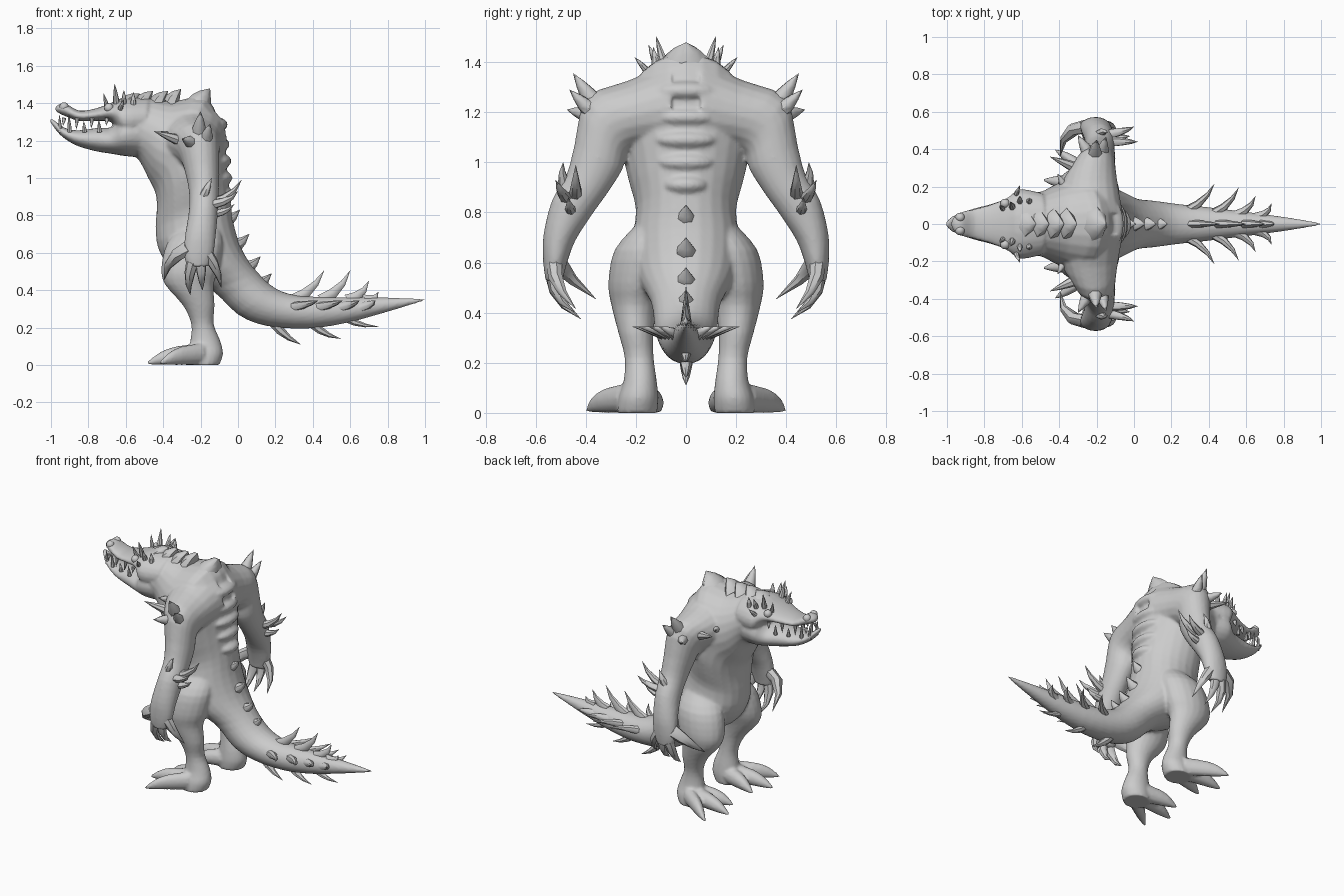
import bpy, bmesh, math
from mathutils import Vector as V, Matrix

hide = bpy.data.materials.new("grey_hide")
hide.diffuse_color = (0.6, 0.6, 0.6, 1)
Y = V((0, 1, 0))


def smooth_path(secs, steps):
    """Catmull-Rom through sections of (centre, side axis, up axis)."""
    out = []
    for i in range(len(secs) - 1):
        p = [secs[max(i - 1, 0)], secs[i], secs[i + 1], secs[min(i + 2, len(secs) - 1)]]
        for s in range(steps):
            t = s / steps
            out.append([0.5 * (2 * b + (c - a) * t + (2 * a - 5 * b + 4 * c - d) * t * t
                               + (3 * b - a - 3 * c + d) * t ** 3) for a, b, c, d in zip(*p)])
    return out + [secs[-1]]


def loft(bm, secs, sides=20, steps=3):
    rings = []
    for c, u, v in smooth_path(secs, steps):
        angs = [2 * math.pi * k / sides for k in range(sides)]
        rings.append([bm.verts.new(c + u * math.cos(a) + v * math.sin(a)) for a in angs])
    for r, q in zip(rings, rings[1:]):
        for k in range(sides):
            n = (k + 1) % sides
            bm.faces.new((r[k], r[n], q[n], q[k]))
    bm.faces.new(rings[0])
    bm.faces.new(rings[-1][::-1])


def horn(bm, base, tip, r, bend=(0, 0, 0), wide=1.0, sides=7):
    """Curved tapering spike; bend pushes its middle, wide stretches it sideways."""
    base, tip = V(base), V(tip)
    mid = (base + tip) / 2 + V(bend)
    d = (tip - base).normalized()
    ref = Y if abs(d.y) < 0.85 else V((1, 0, 0))
    v = d.cross(ref).normalized()
    u = v.cross(d) * wide
    secs = []
    for t, k in ((0, 1), (0.3, 0.82), (0.65, 0.48), (1, 0.02)):
        c = base * (1 - t) ** 2 + mid * 2 * t * (1 - t) + tip * t * t
        secs.append((c, u * r * k, v * r * k))
    loft(bm, secs, sides, 1)


def ball(bm, pos, size):
    mat = Matrix.Translation(pos) @ Matrix.Diagonal((*size, 1))
    bmesh.ops.create_icosphere(bm, subdivisions=3, radius=1, matrix=mat)


def mirror_y(bm):
    geo = bmesh.ops.duplicate(bm, geom=bm.verts[:] + bm.edges[:] + bm.faces[:])["geom"]
    bmesh.ops.scale(bm, vec=(1, -1, 1), verts=[g for g in geo if isinstance(g, bmesh.types.BMVert)])


def part(name, build, mirror=False, angle=40):
    bm = bmesh.new()
    build(bm)
    if mirror:
        mirror_y(bm)
    bmesh.ops.recalc_face_normals(bm, faces=bm.faces)
    me = bpy.data.meshes.new(name)
    bm.to_mesh(me)
    bm.free()
    me.materials.append(hide)
    ob = bpy.data.objects.new(name, me)
    bpy.context.collection.objects.link(ob)
    bpy.ops.object.select_all(action='DESELECT')
    ob.select_set(True)
    bpy.context.view_layer.objects.active = ob
    bpy.ops.object.shade_smooth_by_angle(angle=math.radians(angle))
    return ob


def horns(name, rows, mirror=False):
    part(name, lambda bm: [horn(bm, *r) for r in rows], mirror, 50)


def spine(rows):
    """Rows of top x, top z, bottom x, bottom z, half width."""
    return [(V(((a + c) / 2, 0, (b + d) / 2)), V((0, w, 0)), V(((a - c) / 2, 0, (b - d) / 2)))
            for a, b, c, d, w in rows]


# Neck, torso and tail
body = [(-.52, 1.42, -.55, 1.12, .172), (-.46, 1.425, -.52, 1.08, .175), (-.34, 1.41, -.48, 1.0, .215),
        (-.17, 1.43, -.445, .93, .25), (-.08, 1.24, -.435, .88, .255), (-.06, 1.05, -.435, .82, .23),
        (-.04, .88, -.44, .74, .2), (-.02, .74, -.425, .62, .215), (.03, .6, -.34, .5, .2),
        (.11, .49, -.14, .40, .14), (.2, .41, 0, .27, .125), (.3, .375, .15, .21, .108),
        (.42, .365, .37, .195, .09), (.6, .362, .58, .225, .066), (.8, .36, .8, .285, .038),
        (1.0, .355, 1.0, .345, .006)]
# Two jaws that overlap behind the corner of the mouth
upper = [(-.48, 1.43, -.5, 1.2, .165), (-.61, 1.43, -.61, 1.2, .187), (-.67, 1.405, -.67, 1.295, .145),
         (-.76, 1.372, -.76, 1.305, .107), (-.85, 1.36, -.85, 1.305, .082), (-.92, 1.398, -.91, 1.325, .067),
         (-.955, 1.395, -.955, 1.345, .047), (-.977, 1.378, -.977, 1.36, .015)]
lower = [(-.5, 1.36, -.53, 1.11, .165), (-.61, 1.35, -.61, 1.118, .18), (-.67, 1.275, -.68, 1.13, .14),
         (-.75, 1.268, -.76, 1.143, .11), (-.85, 1.255, -.86, 1.172, .084), (-.92, 1.265, -.93, 1.213, .062),
         (-.975, 1.302, -.97, 1.252, .042), (-1.004, 1.322, -1.004, 1.3, .014)]


# Arms: centre, front-back radius, other radius, downward turn
def arm(bm):
    rows = [(-.23, .06, 1.22, .17, .18, 0), (-.24, .2, 1.19, .155, .14, 12), (-.21, .315, 1.145, .11, .14, 36),
            (-.19, .35, 1.02, .09, .108, 62), (-.182, .395, .915, .079, .09, 65), (-.185, .455, .82, .078, .085, 70),
            (-.2, .505, .7, .082, .065, 80), (-.21, .522, .6, .08, .048, 90), (-.215, .525, .53, .06, .035, 100)]
    secs = []
    for x, y, z, rx, r, turn in rows:
        a = math.radians(turn)
        secs.append((V((x, y, z)), V((rx, 0, 0)), V((0, r * math.sin(a), r * math.cos(a)))))
    loft(bm, secs)


# Legs, and feet with three pointed toes
def leg(bm):
    rows = [(-.2, .12, .75, .1, .08), (-.23, .17, .65, .15, .115), (-.255, .195, .52, .155, .115),
            (-.26, .205, .43, .13, .093), (-.21, .2, .32, .085, .07), (-.19, .187, .22, .06, .058),
            (-.175, .183, .13, .08, .066), (-.175, .19, .06, .095, .08), (-.185, .195, 0, .085, .08)]
    loft(bm, [(V((x, y, z)), V((rx, 0, 0)), V((0, ry, 0))) for x, y, z, rx, ry in rows])


def toes(bm):
    for y0, tx, ty in ((.17, -.425, .105), (.2, -.485, .235), (.225, -.42, .395)):
        secs = []
        for f, z, ry, rz in ((0, .06, .055, .06), (.5, .05, .045, .05), (.78, .034, .03, .034), (1, .01, .006, .008)):
            c = V((-.18 + (tx + .18) * f, y0 + (ty - y0) * f, z))
            secs.append((c, V((0, ry, 0)), V((0, 0, rz))))
        loft(bm, secs, 12, 2)


def creature(bm):
    arm(bm)
    leg(bm)
    toes(bm)
    mirror_y(bm)
    for rows in (body, upper, lower):
        loft(bm, spine(rows), 24)
    # Broad rounded scutes down the back
    for x, z, w in ((-.125, 1.285, .13), (-.115, 1.18, .13), (-.105, 1.09, .125), (-.1, 1.0, .115), (-.085, .91, .09)):
        ball(bm, (x, 0, z), (.07, w, .042))


# Fuse the limbs, trunk and jaws into one smooth skin
skin = part("body", creature)
fuse = skin.modifiers.new("fuse", 'REMESH')
fuse.mode = 'VOXEL'
fuse.voxel_size = 0.01
fuse.use_smooth_shade = True
relax = skin.modifiers.new("relax", 'SMOOTH')
relax.factor = 0.5
relax.iterations = 2

# Face details
horns("teeth", [((x, y, 1.32), (x - .005, y + .008, z), .012) for x, y, z in
                ((-.93, .045, 1.28), (-.86, .06, 1.26), (-.78, .085, 1.265), (-.70, .115, 1.28))]
      + [((x, y, 1.245), (x - .005, y + .008, z), .013) for x, y, z in
         ((-.95, .035, 1.34), (-.9, .05, 1.345), (-.82, .075, 1.305), (-.74, .10, 1.315))], True)
for name, pos in (("nostrils", (-.93, .035, 1.38)), ("eyes", (-.69, .11, 1.375))):
    part(name, lambda bm: ball(bm, pos, (.025, .025, .025)), True)
horns("brow_spikes", [((-.70, .08, 1.38), (-.72, .10, 1.455), .014), ((-.65, .09, 1.4), (-.66, .12, 1.505), .018),
                      ((-.61, .12, 1.4), (-.61, .15, 1.47), .016), ((-.56, .12, 1.39), (-.56, .13, 1.46), .018),
                      ((-.63, .16, 1.37), (-.61, .205, 1.42), .014)], True)

# Claws and arm spikes
horns("hand_claws", [((-.25, .52, .63), (-.395, .36, .455), .045, (-.07, .08, .03)),
                     ((-.24, .53, .56), (-.255, .42, .375), .036, (-.03, .05, -.03)),
                     ((-.20, .53, .56), (-.19, .44, .40), .032, (0, .05, -.03)),
                     ((-.17, .525, .60), (-.09, .44, .415), .036, (.03, .05, 0))], True)
horns("shoulder_spikes", [((-.21, .365, 1.235), (-.2, .45, 1.355), .042), ((-.25, .39, 1.19), (-.3, .475, 1.21), .034),
                          ((-.17, .385, 1.21), (-.15, .465, 1.29), .034), ((-.31, .30, 1.2), (-.45, .36, 1.25), .03),
                          ((-.37, .2, 1.22), (-.41, .27, 1.25), .025)], True)
horns("forearm_spikes", [((-.13, .44, .87), (.02, .44, .99), .028, (.03, 0, -.03)),
                         ((-.13, .48, .86), (.0, .52, .93), .026, (.03, 0, -.02)),
                         ((-.13, .46, .81), (-.02, .47, .86), .024, (.02, 0, -.02)),
                         ((-.19, .475, .89), (-.14, .49, 1.0), .028, (0, .02, 0))], True)

# Spikes along the neck, hump and lower back
horns("neck_spikes", [((x, 0, 1.395), (x + .055, 0, z), .05, (-.01, 0, .01), 1.7)
                      for x, z in ((-.58, 1.45), (-.51, 1.465), (-.43, 1.465), (-.36, 1.475))]
      + [((-.21, 0, 1.38), (-.15, 0, 1.478), .075, (-.01, 0, .01), 1.5)])
horns("lower_back_spikes", [((x - .04, 0, z - .04), (x + .06, 0, z + .03), .045, (.01, 0, -.02), 1.2) for x, z in
                            ((-.05, .8), (0, .67), (.06, .55), (.12, .46))])

# Tail spikes on top, underneath and on both sides
horns("tail_top_spikes", [((x, 0, .35), (x + d, 0, z), .034, (.03, 0, -.03), .7) for x, d, z in
                          ((.3, .16, .505), (.45, .15, .505), (.59, .11, .45), (.68, .07, .39))])
horns("tail_under_spikes", [((.19, 0, .23), (.335, 0, .11), .03, (-.02, 0, -.02)),
                            ((.4, 0, .22), (.55, 0, .14), .026, (-.02, 0, -.02)),
                            ((.58, 0, .25), (.75, 0, .205), .022, (-.02, 0, -.02))])
horns("tail_side_spikes", [((x, y, .31), (x + d, ty, .345), .026, (.03, -.02, 0)) for x, y, d, ty in
                           ((.29, .075, .14, .215), (.43, .06, .13, .195), (.55, .05, .1, .15), (.66, .04, .075, .11))],
      True)
